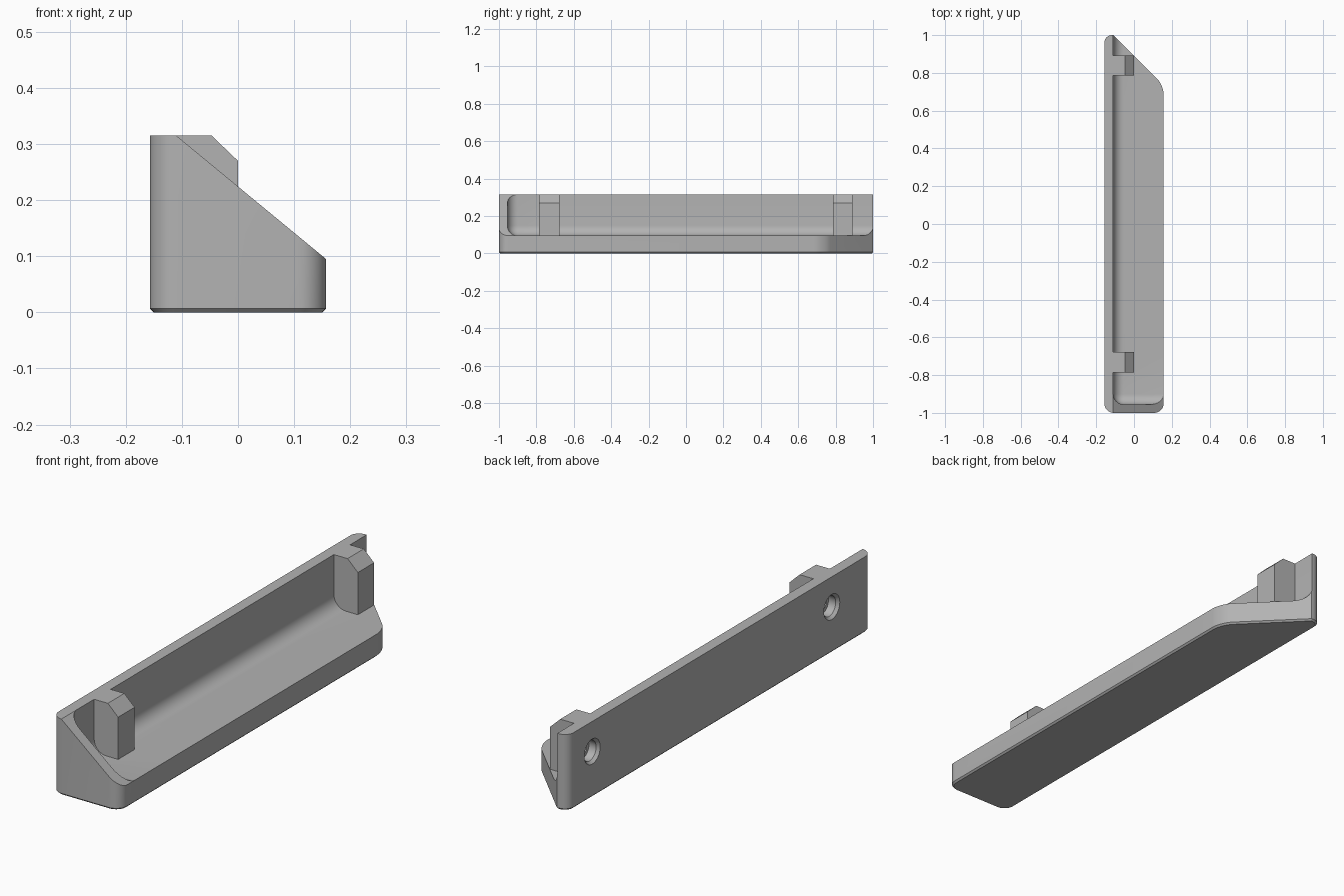
import bpy
import bmesh
import math
from mathutils import Matrix, Vector

if "Cube" in bpy.data.objects:
    bpy.data.objects.remove(bpy.data.objects["Cube"], do_unlink=True)

HALF, TOP, FLOOR = 0.157, 0.315, 0.095
WALL_X, END_Y = -0.11, -0.955

grey = bpy.data.materials.new("plain grey")
grey.use_nodes = True
grey.diffuse_color = (0.45, 0.45, 0.45, 1)
grey.node_tree.nodes["Principled BSDF"].inputs["Base Color"].default_value = grey.diffuse_color


def finish(bm, name):
    bmesh.ops.recalc_face_normals(bm, faces=bm.faces)
    mesh = bpy.data.meshes.new(name)
    bm.to_mesh(mesh)
    bm.free()
    mesh.materials.append(grey)
    obj = bpy.data.objects.new(name, mesh)
    bpy.context.collection.objects.link(obj)
    return obj


def prism(points, direction):
    """Extrude a flat outline of 3D points along a direction."""
    bm = bmesh.new()
    face = bm.faces.new([bm.verts.new(p) for p in points])
    out = bmesh.ops.extrude_face_region(bm, geom=[face])
    moved = [v for v in out["geom"] if isinstance(v, bmesh.types.BMVert)]
    bmesh.ops.translate(bm, verts=moved, vec=direction)
    bmesh.ops.recalc_face_normals(bm, faces=bm.faces)
    return bm


def round_edges(bm, test, radius, segments=8):
    edges = [e for e in bm.edges if test(e.verts[0].co, e.verts[1].co)]
    bmesh.ops.bevel(bm, geom=edges, offset=radius, segments=segments,
                    profile=0.5, affect="EDGES")


def combine(target, tool, operation):
    mod = target.modifiers.new(operation, "BOOLEAN")
    mod.operation, mod.solver, mod.object = operation, "EXACT", tool
    bpy.context.view_layer.objects.active = target
    bpy.ops.object.modifier_apply(modifier=mod.name)
    bpy.data.objects.remove(tool, do_unlink=True)


def screw_hole(location, axis, length):
    """Stepped hole cutter with a chamfered mouth, going inward along axis."""
    bm = bmesh.new()
    profile = [(0, -0.02), (0.052, -0.02), (0.052, 0), (0.042, 0.012),
               (0.042, 0.045), (0.028, 0.045), (0.028, length), (0, length)]
    verts = [bm.verts.new((r, 0, z)) for r, z in profile]
    edges = [bm.edges.new(pair) for pair in zip(verts, verts[1:])]
    bmesh.ops.spin(bm, geom=verts + edges, cent=(0, 0, 0), axis=(0, 0, 1),
                   angle=math.tau, steps=40)
    bmesh.ops.remove_doubles(bm, verts=bm.verts, dist=1e-5)
    turn = Vector((0, 0, 1)).rotation_difference(Vector(axis)).to_matrix().to_4x4()
    bm.transform(Matrix.Translation(location) @ turn)
    return finish(bm, "hole_cutter")


# Body: tall footprint with one corner cut off, rounded corners, chamfered foot
outline = [(-HALF, -1, 0), (HALF, -1, 0), (HALF, 0.735, 0), (-0.108, 1, 0), (-HALF, 1, 0)]
bm = prism(outline, (0, 0, TOP))
round_edges(bm, lambda a, b: abs(a.z - b.z) > 0.1 and (a.x > 0 or a.y < 0), 0.05)
round_edges(bm, lambda a, b: abs(a.z - b.z) > 0.1 and a.x < -0.15 and a.y > 0.99, 0.04)
round_edges(bm, lambda a, b: max(a.z, b.z) < 0.001, 0.007, 1)
body = finish(bm, "bracket_body")

# Open tray: filleted hollow leaving a floor, a back wall and one end wall
bm = prism([(WALL_X, END_Y, FLOOR), (1, END_Y, FLOOR), (1, 2, FLOOR), (WALL_X, 2, FLOOR)],
           (0, 0, 1))


def inner_edge(a, b):
    on = [abs(a.x - WALL_X) + abs(b.x - WALL_X) < 0.001,
          abs(a.y - END_Y) + abs(b.y - END_Y) < 0.001,
          abs(a.z - FLOOR) + abs(b.z - FLOOR) < 0.001]
    return sum(on) == 2


round_edges(bm, inner_edge, 0.055)
combine(body, finish(bm, "tray_cutter"), "DIFFERENCE")

# Sloping top of the end wall
slope = (FLOOR - TOP) / (HALF - WALL_X)
far_z = FLOOR + slope * 0.1
bm = prism([(WALL_X, -1.2, TOP), (HALF + 0.1, -1.2, far_z),
            (HALF + 0.1, -1.2, 0.5), (WALL_X, -1.2, 0.5)], (0, 0.5, 0))
combine(body, finish(bm, "slope_cutter"), "DIFFERENCE")

# Two chamfered support lugs with screw holes entered from the back wall
for start, end in ((-0.785, -0.677), (0.785, 0.891)):
    lug = [(-0.135, start, 0.05), (0, start, 0.05), (0, start, 0.27),
           (-0.047, start, TOP), (-0.135, start, TOP)]
    combine(body, finish(prism(lug, (0, end - start, 0)), "support_lug"), "UNION")
    middle = (start + end) / 2
    combine(body, screw_hole((-HALF, middle, 0.19), (1, 0, 0), 0.11), "DIFFERENCE")

# Screw hole through the floor
combine(body, screw_hole((0, -0.015, FLOOR), (0, 0, -1), 0.2), "DIFFERENCE")

# Smooth fillets, crisp edges
bpy.ops.object.select_all(action="DESELECT")
body.select_set(True)
bpy.context.view_layer.objects.active = body
bpy.ops.object.shade_smooth_by_angle(angle=math.radians(30))
